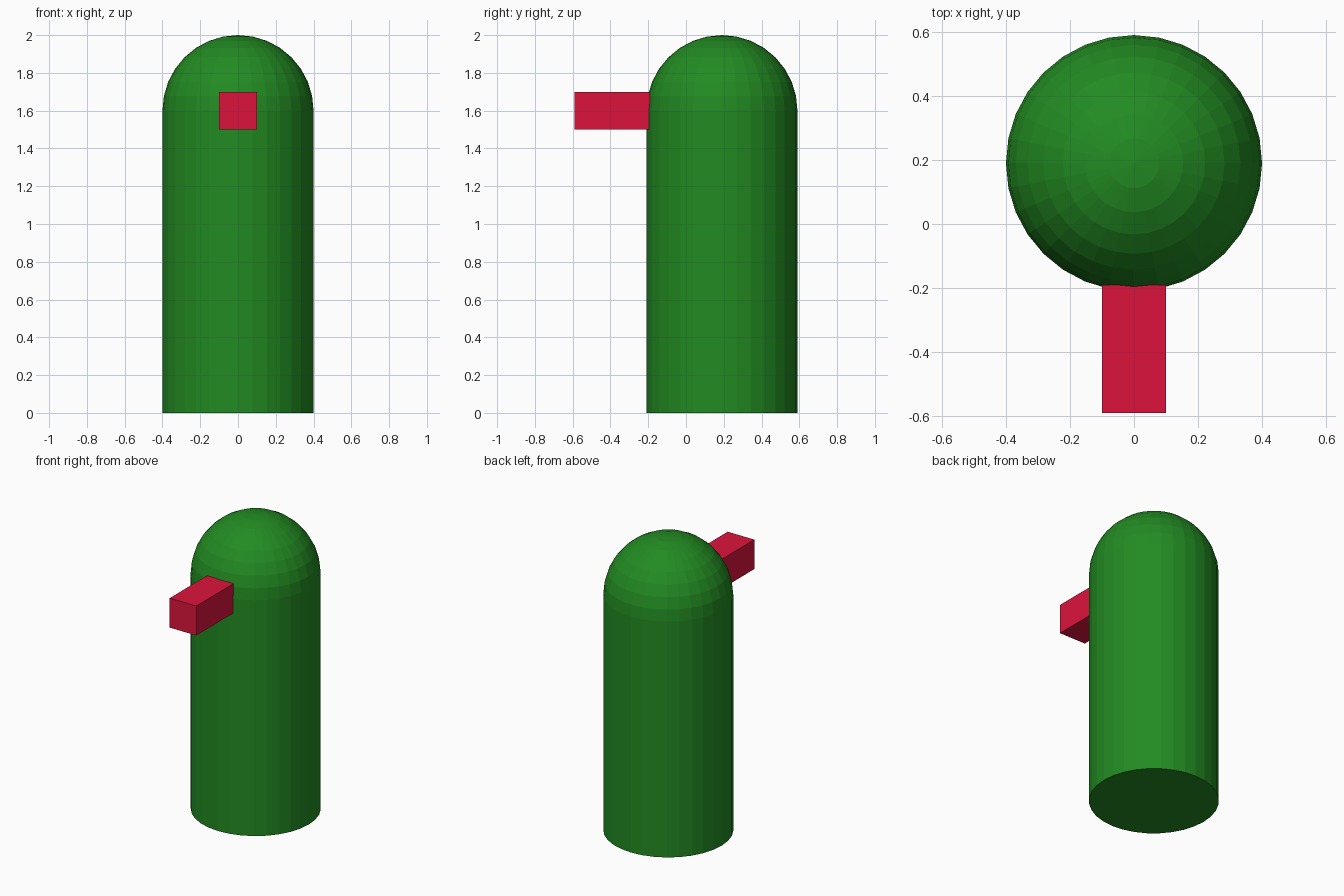
import bpy, bmesh
from math import sin, cos, pi, tau
from mathutils import Matrix, Vector

if "Cube" in bpy.data.objects:
    bpy.data.objects.remove(bpy.data.objects["Cube"])

R, CY, SHOULDER, SIDES = 0.4, 0.19, 1.6, 32


def add_part(name, bm, color):
    bmesh.ops.recalc_face_normals(bm, faces=bm.faces)
    mesh = bpy.data.meshes.new(name)
    bm.to_mesh(mesh)
    bm.free()
    mat = bpy.data.materials.new(name + "_colour")
    mat.diffuse_color = color
    mat.use_nodes = True
    mat.node_tree.nodes["Principled BSDF"].inputs["Base Color"].default_value = mat.diffuse_color
    mesh.materials.append(mat)
    obj = bpy.data.objects.new(name, mesh)
    bpy.context.collection.objects.link(obj)
    return obj


# Domed column: half profile (wall and quarter circle) spun round its axis
bm = bmesh.new()
profile = [(R, 0)] + [(R * cos(i * pi / 16), SHOULDER + R * sin(i * pi / 16)) for i in range(9)]
verts = [bm.verts.new((r, 0, z)) for r, z in profile]
edges = [bm.edges.new(pair) for pair in zip(verts, verts[1:])]
bmesh.ops.spin(bm, geom=verts + edges, cent=(0, 0, 0), axis=(0, 0, 1),
               angle=tau, steps=SIDES)
bmesh.ops.remove_doubles(bm, verts=bm.verts, dist=1e-4)
bmesh.ops.holes_fill(bm, edges=[e for e in bm.edges if e.is_boundary], sides=0)
body = add_part("domed_body", bm, (0.016, 0.258, 0.016, 1))
body.location = (0, CY, 0)

# Square bar sticking out of the front
bm = bmesh.new()
bmesh.ops.create_cube(bm, size=1, matrix=Matrix.LocRotScale(
    Vector((0, -0.39, 1.6)), None, Vector((0.2, 0.4, 0.2))))
add_part("front_bar", bm, (0.716, 0.007, 0.045, 1))
